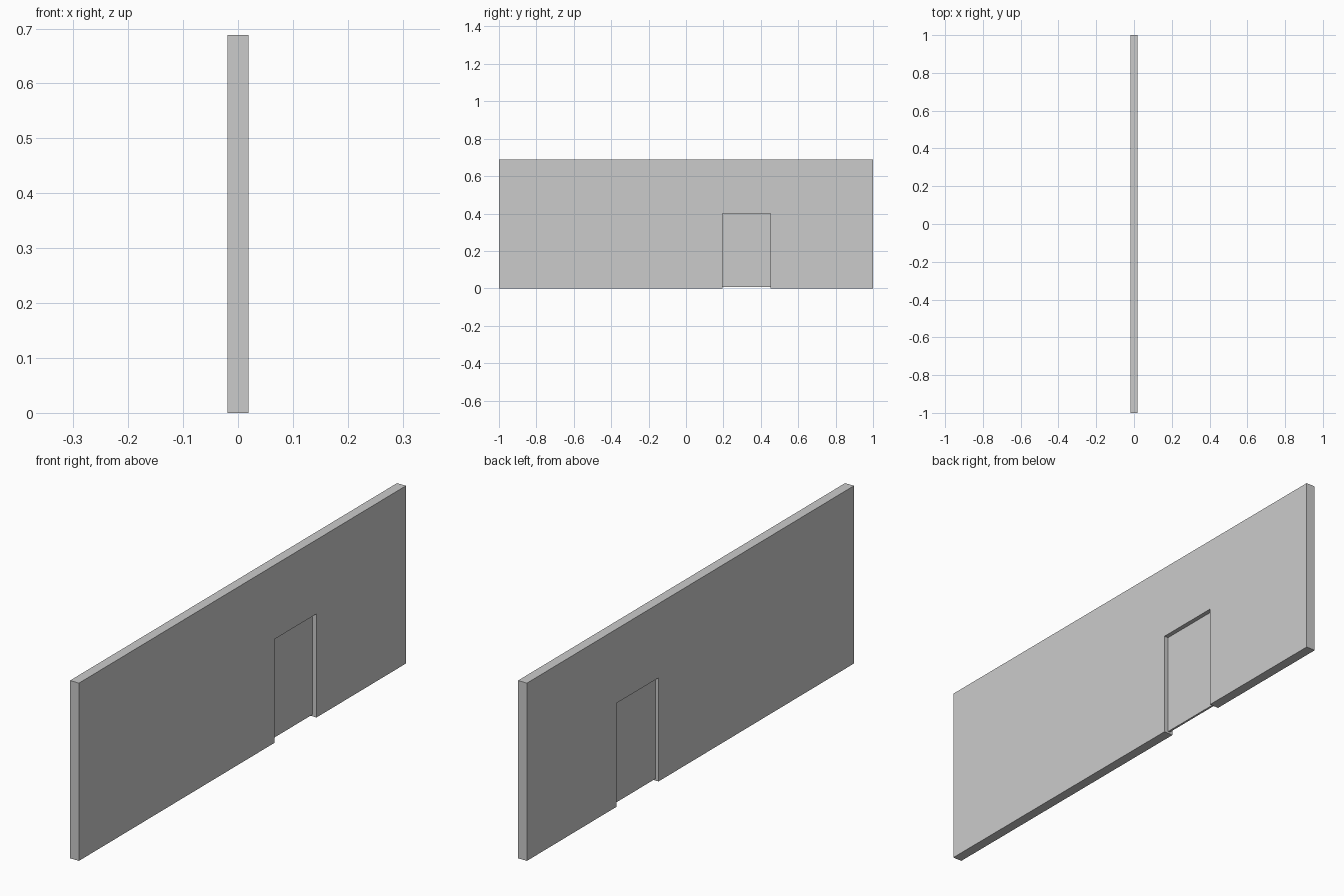
import bpy, bmesh

if "Cube" in bpy.data.objects:
    bpy.data.objects.remove(bpy.data.objects["Cube"])

# Main dimensions
HALF_T, HEIGHT = 0.019, 0.688
DOOR_Y0, DOOR_Y1, DOOR_TOP = 0.195, 0.453, 0.401


def finish(name, bm):
    bmesh.ops.recalc_face_normals(bm, faces=bm.faces[:])
    mesh = bpy.data.meshes.new(name)
    bm.to_mesh(mesh)
    bm.free()
    obj = bpy.data.objects.new(name, mesh)
    bpy.context.collection.objects.link(obj)
    return obj


def extrude_x(name, profile, x0, x1):
    """Extrude a closed (y, z) outline from x0 to x1."""
    bm = bmesh.new()
    face = bm.faces.new([bm.verts.new((x0, y, z)) for y, z in profile])
    ext = bmesh.ops.extrude_face_region(bm, geom=[face])
    verts = [v for v in ext["geom"] if isinstance(v, bmesh.types.BMVert)]
    bmesh.ops.translate(bm, verts=verts, vec=(x1 - x0, 0, 0))
    return finish(name, bm)


# Wall with a doorway notched up from its base
extrude_x("wall", [
    (-1, 0), (DOOR_Y0, 0), (DOOR_Y0, DOOR_TOP), (DOOR_Y1, DOOR_TOP),
    (DOOR_Y1, 0), (1, 0), (1, HEIGHT), (-1, HEIGHT)], -HALF_T, HALF_T)

# Thin door panel, recessed on both sides and just clear of the floor
extrude_x("door", [
    (DOOR_Y0, 0.007), (DOOR_Y1, 0.007), (DOOR_Y1, DOOR_TOP),
    (DOOR_Y0, DOOR_TOP)], -0.006, 0.002)
